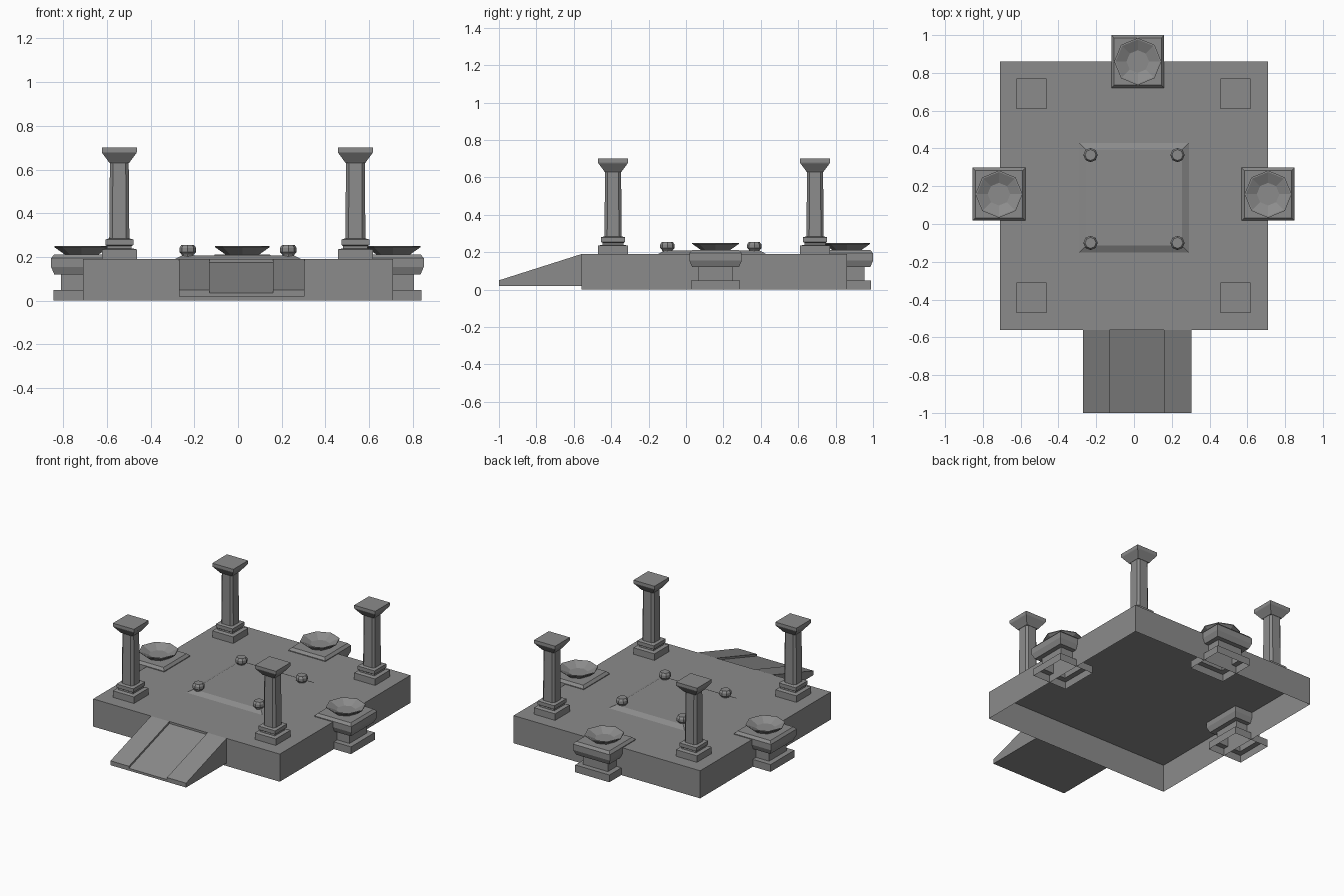
import bpy
import bmesh
from math import sin, cos, pi

cube = bpy.data.objects.get("Cube")
if cube:
    bpy.data.objects.remove(cube, do_unlink=True)

stone = bpy.data.materials.new("grey_stone")
stone.use_nodes = True
GREY = (0.26, 0.26, 0.26, 1)
stone.diffuse_color = GREY
stone.node_tree.nodes["Principled BSDF"].inputs["Base Color"].default_value = GREY

# Outlines of half width 1
SQUARE = [(-1, -1), (1, -1), (1, 1), (-1, 1)]
OCTAGON = [(cos(i * pi / 4), sin(i * pi / 4)) for i in range(8)]
C = 0.68
SHAFT = [(-C, -1), (C, -1), (1, -C), (1, C), (C, 1), (-C, 1), (-1, C), (-1, -C)]


def finish(name, bm, location=(0, 0, 0)):
    mesh = bpy.data.meshes.new(name)
    bm.to_mesh(mesh)
    bm.free()
    mesh.materials.append(stone)
    obj = bpy.data.objects.new(name, mesh)
    obj.location = location
    bpy.context.collection.objects.link(obj)
    return obj


def loft(name, outline, profile, location, cap_bottom=False):
    """Stack scaled copies of an outline; profile is (half width, height)."""
    bm = bmesh.new()
    rings = [[bm.verts.new((x * r, y * r, z)) for x, y in outline] for r, z in profile]
    n = len(outline)
    for low, high in zip(rings, rings[1:]):
        for i in range(n):
            j = (i + 1) % n
            bm.faces.new((low[i], low[j], high[j], high[i]))
    bm.faces.new(rings[-1])
    if cap_bottom:
        bm.faces.new(rings[0][::-1])
    return finish(name, bm, location)


def wedge(name, x0, x1, drop):
    """Ramp strip running down towards the front."""
    bm = bmesh.new()
    side = [(-1, 0.02), (-0.56, 0.02), (-0.56, 0.19 - drop), (-1, 0.05 - drop)]
    a = [bm.verts.new((x0, y, z)) for y, z in side]
    b = [bm.verts.new((x1, y, z)) for y, z in side]
    bm.faces.new(a[::-1])
    bm.faces.new(b)
    for i in range(4):
        j = (i + 1) % 4
        bm.faces.new((a[i], a[j], b[j], b[i]))
    bmesh.ops.recalc_face_normals(bm, faces=bm.faces)
    return finish(name, bm)


# Platform, hollow underneath, with a low raised floor
loft("platform", SQUARE, [(0.71, 0), (0.71, 0.19)], (0, 0.15, 0))
loft("raised_floor", SQUARE, [(0.29, 0.19), (0.255, 0.208)], (0, 0.14, 0))

# Entrance ramp with a slightly sunken middle strip
wedge("ramp_right_side", -0.27, -0.13, 0)
wedge("ramp_middle", -0.13, 0.16, 0.014)
wedge("ramp_left_side", 0.16, 0.305, 0)

# Corner columns
BASE = [(0.08, 0.19), (0.08, 0.235), (0.056, 0.24), (0.056, 0.25),
        (0.064, 0.255), (0.064, 0.28), (0.046, 0.285)]
CAPITAL = [(0.045, 0.63), (0.052, 0.64), (0.078, 0.675), (0.08, 0.68), (0.08, 0.7)]
for x, side in ((-0.543, "right"), (0.537, "left")):
    for y, end in ((-0.39, "front"), (0.69, "back")):
        tag = f"{end}_{side}"
        loft(f"column_base_{tag}", SQUARE, BASE, (x, y, 0))
        loft(f"column_shaft_{tag}", SHAFT, [(0.046, 0.28), (0.043, 0.635)], (x, y, 0))
        loft(f"column_capital_{tag}", SQUARE, CAPITAL, (x, y, 0), True)

# Pedestals carrying shallow dishes
PEDESTAL = [(0.13, 0), (0.13, 0.05), (0.094, 0.05), (0.094, 0.12), (0.125, 0.12),
            (0.14, 0.155), (0.14, 0.195), (0.125, 0.212)]
DISH = [(0.075, 0.21), (0.125, 0.245), (0.125, 0.25), (0.117, 0.25), (0.06, 0.222)]
for x, y, side in ((-0.715, 0.158, "right"), (0.71, 0.158, "left"), (0.02, 0.86, "back")):
    loft(f"pedestal_{side}", SQUARE, PEDESTAL, (x, y, 0))
    loft(f"dish_{side}", OCTAGON, DISH, (x, y, 0), True)

# Small round knobs at the corners of the raised floor
KNOB = [(0.025, 0.2), (0.028, 0.212), (0.038, 0.222), (0.038, 0.242), (0.029, 0.255)]
for x, side in ((-0.23, "right"), (0.23, "left")):
    for y, end in ((-0.1, "front"), (0.365, "back")):
        loft(f"knob_{end}_{side}", OCTAGON, KNOB, (x, y, 0))
